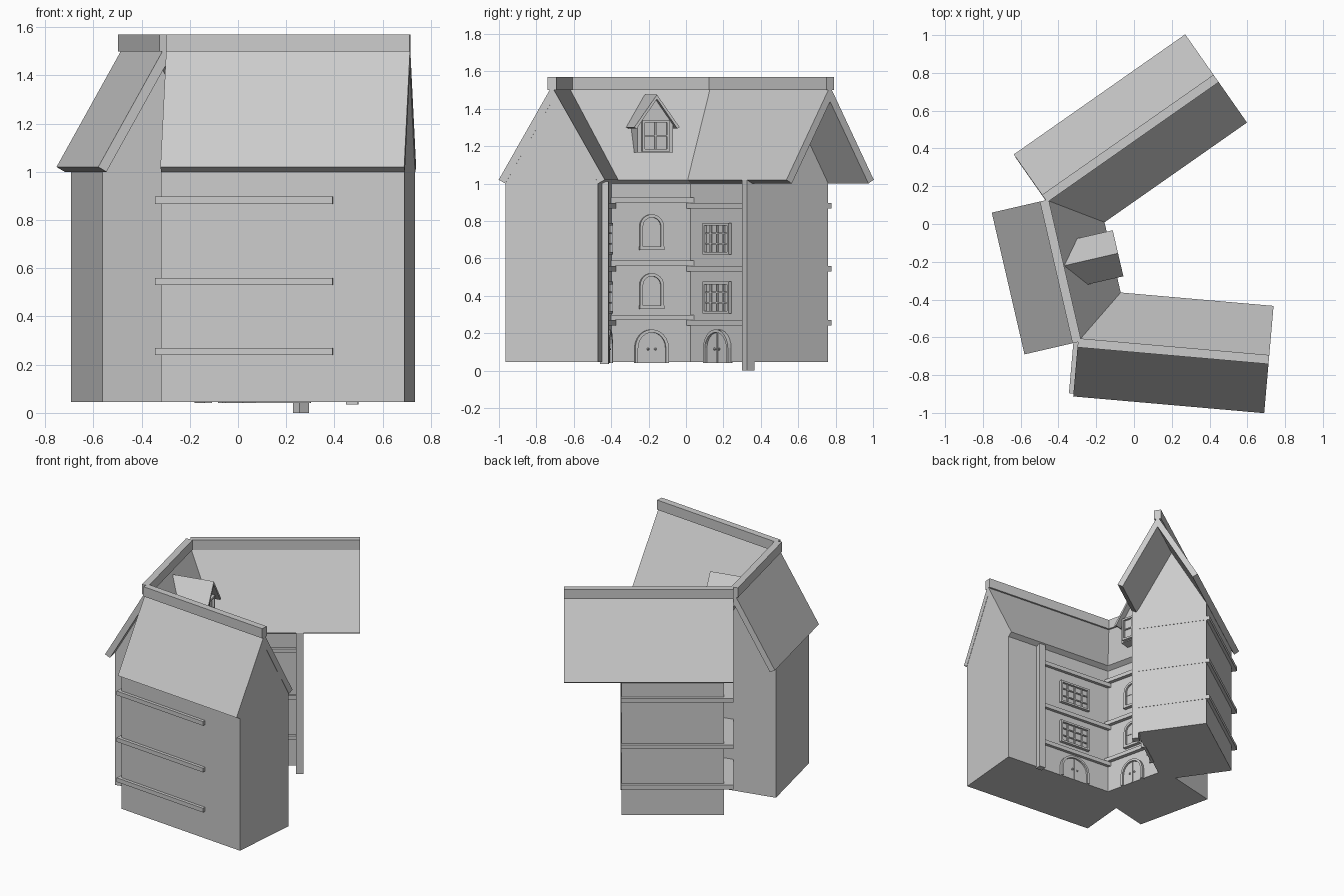
import bpy, bmesh, math
from mathutils import Matrix, Vector

if "Cube" in bpy.data.objects:
    bpy.data.objects.remove(bpy.data.objects["Cube"], do_unlink=True)

stone = bpy.data.materials.new("light_grey")
stone.use_nodes = True
stone.diffuse_color = (0.6, 0.6, 0.6, 1)
stone.node_tree.nodes["Principled BSDF"].inputs["Base Color"].default_value = (0.6, 0.6, 0.6, 1)


def finish(name, bm, frame):
    bmesh.ops.recalc_face_normals(bm, faces=bm.faces)
    mesh = bpy.data.meshes.new(name)
    bm.to_mesh(mesh)
    bm.free()
    mesh.materials.append(stone)
    obj = bpy.data.objects.new(name, mesh)
    obj.matrix_world = frame
    bpy.context.collection.objects.link(obj)
    return obj


def box(name, frame, x, y, z):
    """Box between the given pairs of limits."""
    bm = bmesh.new()
    bmesh.ops.create_cube(bm, size=1)
    for v in bm.verts:
        v.co = Vector([a + (b - a) * (c + 0.5) for (a, b), c in zip((x, y, z), v.co)])
    return finish(name, bm, frame)


def prism(name, frame, profile, a, b, axis="x"):
    """Extrude a closed profile along the local x or y axis."""
    bm = bmesh.new()
    place = (lambda p, t: (t, p[0], p[1])) if axis == "x" else (lambda p, t: (p[0], t, p[1]))
    face = bm.faces.new([bm.verts.new(place(p, a)) for p in profile])
    out = bmesh.ops.extrude_face_region(bm, geom=[face])
    shift = Vector(place((0, 0), b - a))
    bmesh.ops.translate(bm, verts=[v for v in out["geom"] if isinstance(v, bmesh.types.BMVert)], vec=shift)
    return finish(name, bm, frame)


def wing_frame(x, y, degrees):
    return Matrix.Translation((x, y, 0)) @ Matrix.Rotation(math.radians(degrees), 4, "Z")


BASE, WALL, EAVE = 0.045, 0.248, 0.285


def wing(name, frame, length, start, end):
    """Gabled body, chevron roof and ridge cap."""
    body = [(-WALL, BASE), (WALL, BASE), (WALL, 1.003), (0, 1.44), (-WALL, 1.003)]
    prism(name + "_walls", frame, body, start, end)
    roof = [(-EAVE, 1.02), (0, 1.52), (EAVE, 1.02), (0.25, 1.0), (0, 1.438), (-0.25, 1.0)]
    prism(name + "_roof", frame, roof, 0, length)
    box(name + "_ridge_cap", frame, (0, length), (-0.024, 0.024), (1.5, 1.57))


def facade(frame, u, inner):
    """Frame on the courtyard wall, local y pointing outwards."""
    turn = Matrix.Rotation(0 if inner > 0 else math.pi, 4, "Z")
    return frame @ Matrix.Translation((u, inner * WALL, 0)) @ turn


def arch(half, bottom, spring, rise, steps=12):
    pts = [(half, bottom)]
    for i in range(steps + 1):
        t = math.pi * i / steps
        pts.append((half * math.cos(t), spring + rise * math.sin(t)))
    return pts + [(-half, bottom)]


def arched_opening(name, f, half, z0, spring, rise, trim=0.016):
    outer = arch(half, z0, spring, rise)
    inner = arch(half - trim, z0, spring, rise - trim)
    prism(name + "_surround", f, outer + inner[::-1], -0.01, 0.022, "y")
    prism(name + "_panel", f, inner, -0.01, 0.008, "y")
    box(name + "_centre_bar", f, (-0.004, 0.004), (0, 0.013), (z0, spring + rise - trim))


def door(name, f, half):
    arched_opening(name, f, half, 0.04, 0.12, 0.1)
    for s in (-1, 1):
        bm = bmesh.new()
        bmesh.ops.create_uvsphere(bm, u_segments=8, v_segments=6, radius=0.007)
        finish(name + "_knob", bm, f @ Matrix.Translation((s * 0.02, 0.013, 0.115)))


def arched_window(name, f, z):
    arched_opening(name, f, 0.065, z, z + 0.12, 0.065)
    box(name + "_sill", f, (-0.068, 0.068), (-0.01, 0.025), (z - 0.006, z + 0.012))
    box(name + "_cross_bar", f, (-0.05, 0.05), (0, 0.012), (z + 0.09, z + 0.097))


def square_window(name, f, half, z0, z1, columns, rows):
    t = 0.014
    box(name + "_pane", f, (-half, half), (-0.01, 0.006), (z0, z1))
    for s in (-1, 1):
        box(name + "_jamb", f, sorted((s * half, s * (half - t))), (-0.01, 0.022), (z0, z1))
    for z in (z0, z1 - t):
        box(name + "_rail", f, (-half, half), (-0.01, 0.022), (z, z + t))
    for i in range(1, columns):
        x = -half + 2 * half * i / columns
        box(name + "_mullion", f, (x - 0.005, x + 0.005), (0, 0.014), (z0, z1))
    for i in range(1, rows):
        z = z0 + (z1 - z0) * i / rows
        box(name + "_glazing_bar", f, (-half, half), (0, 0.014), (z - 0.004, z + 0.004))


# The three wings around the courtyard
front = wing_frame(-0.297, -0.629, -5)
middle = wing_frame(-0.302, -0.626, 103)
back = wing_frame(-0.473, 0.135, 35)
wing("front_wing", front, 1.015, 0.0, 1.013)
wing("middle_wing", middle, 0.77, 0.086, 0.66)
wing("back_wing", back, 1.108, 0.06, 0.734)

# Storey bands
out = WALL + 0.022
for z in (0.24, 0.53, 0.867):
    box("front_wing_band", front, (-0.024, 0.715), (-out, WALL), (z, z + 0.03))
    box("front_wing_inner_band", front, (0.1, 0.74), (0, out), (z, z + 0.03))
    box("back_wing_band", back, (-0.002, 0.736), (-out, out), (z, z + 0.03))
    box("middle_wing_band", middle, (0.15, 0.63), (-out - 0.005, -0.1), (z + 0.03, z + 0.058))

# Corner posts
box("front_wing_post", front, (0.728, 0.776), (WALL - 0.01, WALL + 0.035), (0.035, 1.01))
box("back_wing_post", back, (0.69, 0.738), (-WALL - 0.035, -WALL + 0.012), (0.0, 1.02))

# Courtyard doors and windows
for name, f in (("front_wing", facade(front, 0.464, 1)), ("back_wing", facade(back, 0.425, -1))):
    door(name + "_door", f, 0.115)
    for z in (0.305, 0.62):
        square_window(name + "_window", f, 0.12, z, z + 0.17, 4, 3)
centre = facade(middle, 0.394, -1)
door("middle_wing_door", centre, 0.092)
for z in (0.335, 0.65):
    arched_window("middle_wing_window", centre, z)

# Dormer on the middle wing: local x runs along the wing, y towards the courtyard
dormer = middle @ Matrix.Translation((0.41, 0, 0)) @ Matrix.Rotation(math.pi, 4, "Z")
gable = [(-0.098, 1.165), (0.098, 1.165), (0.098, 1.325), (0, 1.455), (-0.098, 1.325)]
prism("dormer_walls", dormer, gable, 0.05, 0.275, "y")
chevron = [(-0.125, 1.3), (0, 1.475), (0.125, 1.3), (0.112, 1.293), (0, 1.452), (-0.112, 1.293)]
prism("dormer_roof", dormer, chevron, 0.03, 0.318, "y")
square_window("dormer_window", dormer @ Matrix.Translation((0, 0.275, 0)), 0.075, 1.17, 1.34, 2, 2)
